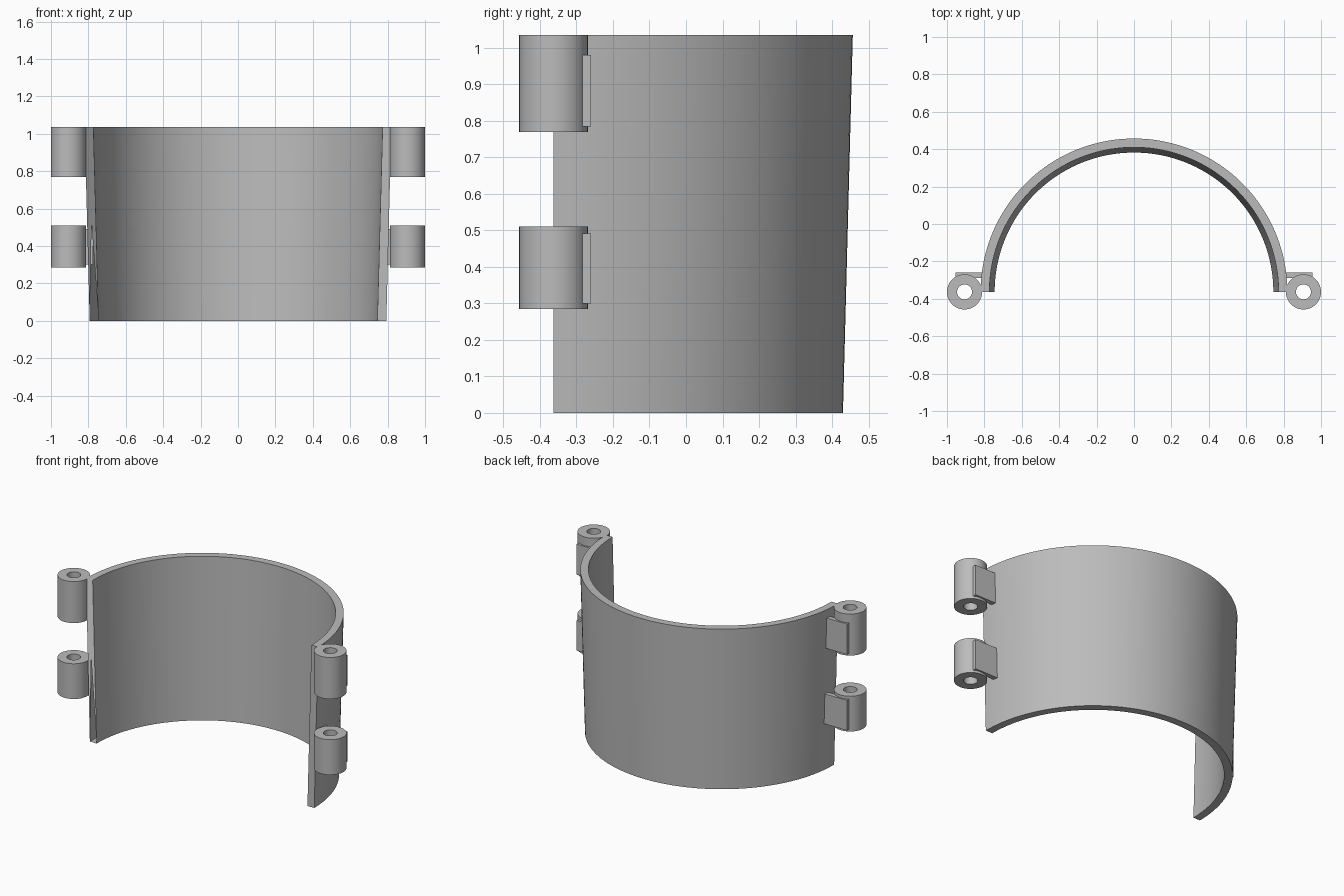
import bpy, bmesh, math
from mathutils import Matrix, Vector

cube = bpy.data.objects.get("Cube")
if cube:
    bpy.data.objects.remove(cube, do_unlink=True)

# Single grey material
grey = bpy.data.materials.new("plain grey")
grey.use_nodes = True
colour = (0.5, 0.5, 0.5, 1)
grey.diffuse_color = colour
grey.node_tree.nodes["Principled BSDF"].inputs["Base Color"].default_value = colour

AXIS_Y = -0.363
HEIGHT = 1.035


def finish(name, bm):
    bmesh.ops.remove_doubles(bm, verts=bm.verts, dist=1e-5)
    bmesh.ops.recalc_face_normals(bm, faces=bm.faces)
    mesh = bpy.data.meshes.new(name)
    bm.to_mesh(mesh)
    bm.free()
    mesh.materials.append(grey)
    obj = bpy.data.objects.new(name, mesh)
    bpy.context.collection.objects.link(obj)
    bpy.ops.object.select_all(action="DESELECT")
    obj.select_set(True)
    bpy.context.view_layer.objects.active = obj
    bpy.ops.object.shade_smooth_by_angle(angle=math.radians(30))
    return obj


def revolve(name, profile, centre, angle, steps):
    """Sweep a closed (radius, z) profile about a vertical axis."""
    bm = bmesh.new()
    cx, cy = centre
    verts = [bm.verts.new((cx + r, cy, z)) for r, z in profile]
    edges = [bm.edges.new((v, verts[i - 1])) for i, v in enumerate(verts)]
    full = angle > 6.28
    if not full:
        bm.faces.new(verts)
    ret = bmesh.ops.spin(bm, geom=edges, cent=(cx, cy, 0), axis=(0, 0, 1),
                         angle=angle, steps=steps)
    if not full:
        bm.faces.new([v for v in ret["geom_last"] if isinstance(v, bmesh.types.BMVert)])
    return finish(name, bm)


# Tapered half-round shell
revolve("shell", [(0.745, 0), (0.793, 0), (0.82, HEIGHT), (0.773, HEIGHT)],
        (0, AXIS_Y), math.pi, 96)

# Hinge barrels and the mounting plates behind them, on both sides
levels = {"upper": (0.77, HEIGHT, 0.785, 0.98), "lower": (0.285, 0.51, 0.30, 0.492)}
for side, sign in (("left", 1), ("right", -1)):
    for level, (low, high, plate_low, plate_high) in levels.items():
        revolve(f"{level}_{side}_barrel",
                [(0.04, low), (0.094, low), (0.094, high), (0.04, high)],
                (sign * 0.906, AXIS_Y), math.tau, 48)
        bm = bmesh.new()
        size = Vector((0.18, 0.03, plate_high - plate_low))
        place = Vector((sign * 0.865, -0.275, (plate_low + plate_high) / 2))
        bmesh.ops.create_cube(bm, size=1, matrix=Matrix.LocRotScale(place, None, size))
        finish(f"{level}_{side}_plate", bm)
